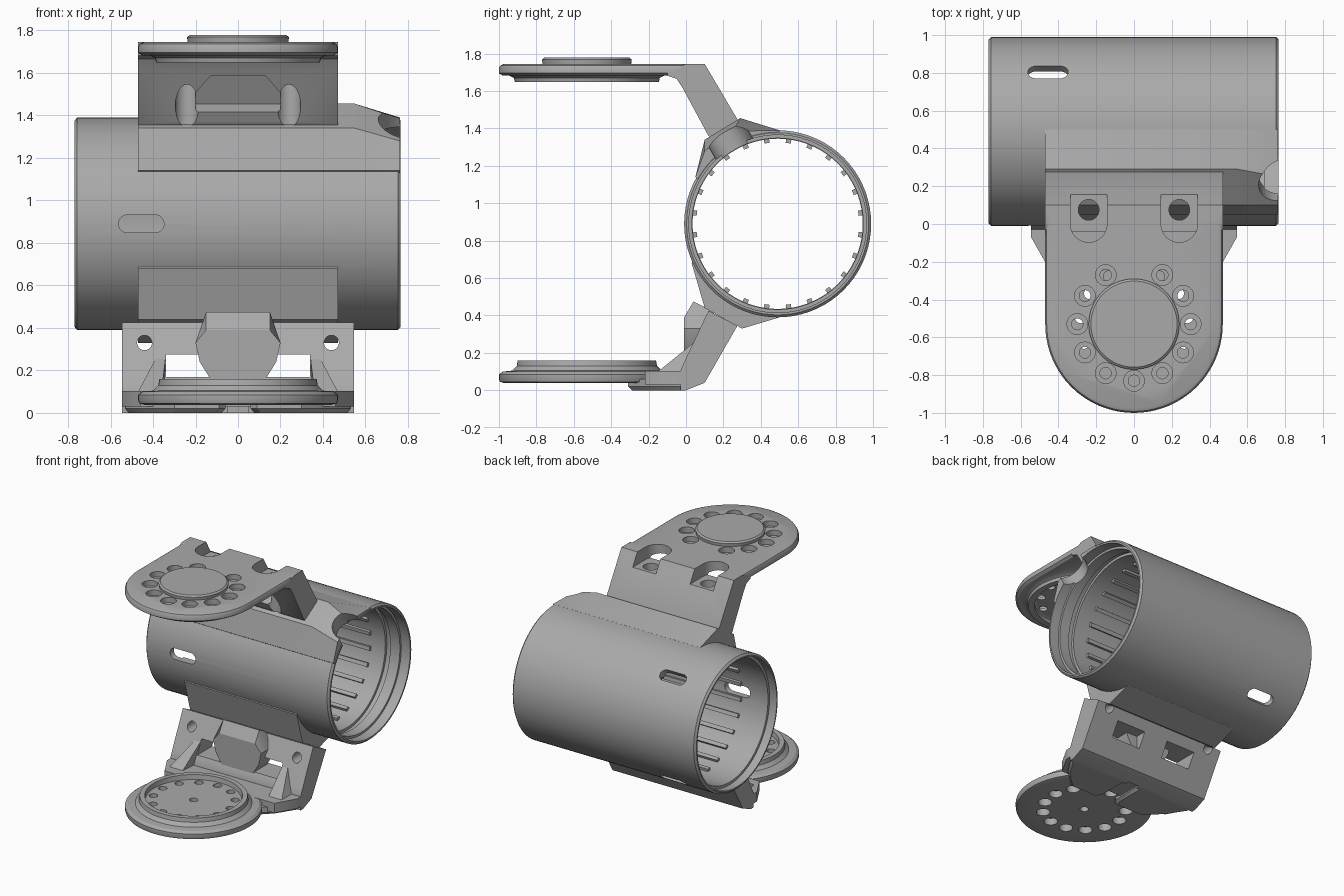
import bpy, bmesh
from math import sin, cos, pi, radians
from mathutils import Matrix

if "Cube" in bpy.data.objects:
    bpy.data.objects.remove(bpy.data.objects["Cube"])

grey = bpy.data.materials.new("plain grey")
grey.use_nodes = True
colour = (0.40, 0.40, 0.40, 1)
grey.diffuse_color = colour
grey.node_tree.nodes["Principled BSDF"].inputs["Base Color"].default_value = colour

TY, TZ, DY = 0.49, 0.89, -0.53      # tube axis and disc centre


def make(name, bm):
    bmesh.ops.recalc_face_normals(bm, faces=bm.faces)
    mesh = bpy.data.meshes.new(name)
    bm.to_mesh(mesh)
    bm.free()
    mesh.materials.append(grey)
    ob = bpy.data.objects.new(name, mesh)
    bpy.context.collection.objects.link(ob)
    return ob


def loft(name, rings):
    """Skin a list of closed rings and cap both ends."""
    bm = bmesh.new()
    rows = [[bm.verts.new(p) for p in ring] for ring in rings]
    n = len(rows[0])
    for a, b in zip(rows, rows[1:]):
        for i in range(n):
            j = (i + 1) % n
            bm.faces.new((a[i], a[j], b[j], b[i]))
    bm.faces.new(rows[0])
    bm.faces.new(rows[-1])
    return make(name, bm)


def circle(r, cx=0, cy=0, n=64):
    return [(cx + r * cos(2 * pi * i / n), cy + r * sin(2 * pi * i / n)) for i in range(n)]


def prism_x(name, pts, x0, x1):
    return loft(name, [[(x, y, z) for y, z in pts] for x in (x0, x1)])


def prism_z(name, pts, z0, z1):
    return loft(name, [[(x, y, z) for x, y in pts] for z in (z0, z1)])


def prism_y(name, pts, y0, y1):
    return loft(name, [[(x, y, z) for x, z in pts] for y in (y0, y1)])


def turned_x(name, profile):
    return loft(name, [[(x, y, z) for y, z in circle(r, TY, TZ, 72)] for r, x in profile])


def turned_z(name, profile):
    return loft(name, [[(x, y, z) for x, y in circle(r, 0, DY)] for r, z in profile])


def rect(a0, a1, b0, b1):
    return [(a0, b0), (a1, b0), (a1, b1), (a0, b1)]


def combine(ob, parts, op="DIFFERENCE"):
    """Apply each part to ob and remove it."""
    for part in parts:
        mod = ob.modifiers.new("shape", "BOOLEAN")
        mod.operation, mod.solver, mod.object = op, "EXACT", part
        bpy.context.view_layer.objects.active = ob
        bpy.ops.object.modifier_apply(modifier=mod.name)
        bpy.data.objects.remove(part)


def radial(name, outline, angle, r0, r1):
    """Extrude an outline (along x, around tube) outwards from the tube axis."""
    c, s = cos(radians(angle)), sin(radians(angle))
    return loft(name, [[(x, TY + r * c - t * s, TZ + r * s + t * c) for x, t in outline]
                       for r in (r0, r1)])


# Tube with its two saddles, bored through
tube = turned_x("tube", [(0.485, -0.77), (0.5, -0.757), (0.5, 0.752), (0.487, 0.765)])
full = [(0.05, 1.14), (0.1, 1.34), (0.29, 1.455), (0.5, 1.39), (0.5, 1.1), (0.2, 1.0)]
low = [(0.05, 1.14), (0.1, 1.28), (0.25, 1.385), (0.5, 1.39), (0.5, 1.1), (0.2, 1.0)]
top_saddle = loft("top_saddle", [[(x, y, z) for y, z in sec] for x, sec in
                                 ((-0.47, full), (0.55, full), (0.762, low))])
bottom_saddle = prism_x("bottom_saddle", [(0.03, 0.68), (0.1, 0.44), (0.3, 0.33),
                                          (0.5, 0.39), (0.5, 0.8), (0.1, 0.8)], -0.47, 0.47)
combine(tube, [top_saddle, bottom_saddle], "UNION")
bore = turned_x("bore", [(0.475, -0.8), (0.475, -0.71), (0.455, -0.71), (0.455, 0.57),
                         (0.475, 0.57), (0.475, 0.61), (0.458, 0.61), (0.458, 0.69),
                         (0.475, 0.69), (0.475, 0.8)])
capsule = [(-0.455 + (0.065 if cos(a) > 0 else -0.065) + 0.042 * cos(a), 0.042 * sin(a))
           for a in [2 * pi * (i + 0.5) / 24 for i in range(24)]]
slots = [radial("slot", capsule, a, 0.3, 0.7) for a in (180, 51, -51)]
cable_notch = radial("cable_notch", circle(0.115, 0.775, 0, 32), 120, 0.3, 0.7)
combine(tube, [bore, cable_notch] + slots)

# Small grip ribs inside the tube
bm = bmesh.new()
for i in range(24):
    m = (Matrix.Translation((0, TY, TZ)) @ Matrix.Rotation(2 * pi * (i + 0.5) / 24, 4, "X")
         @ Matrix.Translation((-0.02, 0.45, 0)) @ Matrix.Diagonal((0.95, 0.03, 0.028, 1)))
    bmesh.ops.create_cube(bm, size=1, matrix=m)
ribs = make("inner_ribs", bm)
combine(ribs, [radial("slot", capsule, a, 0.3, 0.7) for a in (180, 51, -51)])


# Upper arm: round-ended plate, sloping web, under-ring
def stadium(r, back):
    arc = [(r * cos(pi + pi * i / 40), DY + r * sin(pi + pi * i / 40)) for i in range(41)]
    return arc + [(r, back), (-r, back)]


upper = loft("upper_arm", [[(x, y, z) for x, y in stadium(r, 0.02)] for r, z in
                           ((0.45, 1.682), (0.47, 1.695), (0.47, 1.722), (0.462, 1.737), (0.445, 1.745))])
web = prism_x("web", [(-0.1, 1.682), (-0.1, 1.7), (0.0, 1.745), (0.1, 1.745), (0.28, 1.44), (0.29, 1.39),
                      (0.2, 1.28), (0.12, 1.36), (-0.02, 1.62), (-0.05, 1.665)], -0.47, 0.47)
under_ring = turned_z("under_ring", [(0.43, 1.69), (0.39, 1.67), (0.385, 1.648),
                                     (0.34, 1.648), (0.34, 1.675), (0.3, 1.7)])
cap_disc = turned_z("cap_disc", [(0.235, 1.73), (0.24, 1.768), (0.228, 1.778)])
combine(upper, [web, under_ring, cap_disc], "UNION")
cutters = [loft("cable_recess", [[(x, y + d, z + d * 0.55) for x, z, y in
                                  ((-0.2, 1.41, 0.08), (0.2, 1.41, 0.08), (0.2, 1.5, 0.03),
                                   (0.13, 1.58, -0.01), (-0.13, 1.58, -0.01), (-0.2, 1.5, 0.03))]
                                 for d in (-0.05, 0.08)])]
for i in range(12):
    a = pi / 2 + i * pi / 6
    x, y = 0.3 * cos(a), DY + 0.3 * sin(a)
    if i:
        cutters += [prism_z("bore", circle(0.055, x, y, 24), 1.705, 1.9),
                    prism_z("hole", circle(0.03, x, y, 24), 1.6, 1.9)]
for s in (-0.24, 0.24):
    r = 0.097
    u = [(s + r * cos(pi + pi * i / 16), r * sin(pi + pi * i / 16)) for i in range(17)]
    cutters += [prism_z("pocket", u + [(s + r, 0.3), (s - r, 0.3)], 1.65, 1.9),
                prism_z("hole", circle(0.055, s, 0.075, 24), 1.3, 1.9)]
combine(upper, cutters)

# Lower disc with raised rim and a circle of holes
lower = turned_z("lower_disc", [(0.44, 0.038), (0.465, 0.045), (0.47, 0.06), (0.47, 0.085), (0.45, 0.1),
                                (0.4, 0.105), (0.375, 0.13), (0.37, 0.16), (0.335, 0.16), (0.33, 0.125)])
cutters = [prism_z("hole", circle(0.03, 0, DY, 24), 0, 0.3)]
for i in range(13):
    a = pi / 2 + 2 * pi * i / 13
    x, y = 0.285 * cos(a), DY + 0.285 * sin(a)
    cutters += [prism_z("bore", circle(0.047, x, y, 24), 0, 0.09),
                prism_z("hole", circle(0.03, x, y, 24), 0, 0.3)]
combine(lower, cutters)

# Lower bracket: sloping wall, foot, centre block, gussets
bracket = prism_x("lower_bracket", [(-0.03, 0.0), (0.0, 0.0), (0.1, 0.04), (0.275, 0.345), (0.12, 0.425),
                                    (-0.01, 0.15), (-0.03, 0.105)], -0.545, 0.545)
foot = prism_z("foot", [(-0.545, 0.0), (-0.545, -0.07), (-0.46, -0.22), (-0.36, -0.22), (0.36, -0.22),
                        (0.46, -0.22), (0.545, -0.07), (0.545, 0.0)], 0.03, 0.103)
combine(bracket, [foot], "UNION")
cutters = []
for s in (-1, 1):
    cutters += [prism_y("window", [(s * x, z) for x, z in rect(0.1, 0.34, 0.17, 0.275)], -0.3, 0.4),
                prism_y("screw_hole", circle(0.035, s * 0.44, 0.33, 24), -0.3, 0.4)]
cutters.append(prism_z("foot_gap", rect(-0.05, 0.05, -0.4, 0.0), -0.1, 0.03))
combine(bracket, cutters)

block = [(-0.15, 1), (0.15, 1), (0.2, 0.33), (0.18, 0.24), (0.13, 0.16), (-0.13, 0.16), (-0.18, 0.24), (-0.2, 0.33)]
loft("centre_block", [[(x, y, top if z == 1 else z) for x, z in block]
                      for y, top in ((-0.01, 0.39), (0.04, 0.475), (0.15, 0.42))])

for s, side in ((-1, "right"), (1, "left")):
    loft(side + "_gusset", [[(s * x, y, z) for x, y, z in ring] for ring in (
        [(0.34, 0.06, 0.27), (0.36, -0.15, 0.1), (0.34, 0.06, 0.1)],
        [(0.38, 0.06, 0.27), (0.47, -0.15, 0.1), (0.47, 0.06, 0.1)])])
    pad = [(0.06, 0.0), (0.06, -0.27), (0.09, -0.31), (0.3, -0.31), (0.37, -0.25), (0.44, -0.18), (0.53, -0.04), (0.53, 0.0)]
    loft(side + "_foot_pad", [[(s * (0.3 + (x - 0.3) * k), y * k, z) for x, y in pad]
                              for k, z in ((0.93, 0.0), (1, 0.02), (1, 0.06))])

# Smooth shading with sharp edges kept
bpy.ops.object.select_all(action="DESELECT")
for ob in bpy.context.collection.objects:
    if ob.type == "MESH" and grey.name in ob.data.materials:
        ob.select_set(True)
        bpy.context.view_layer.objects.active = ob
bpy.ops.object.shade_smooth_by_angle(angle=radians(30))
